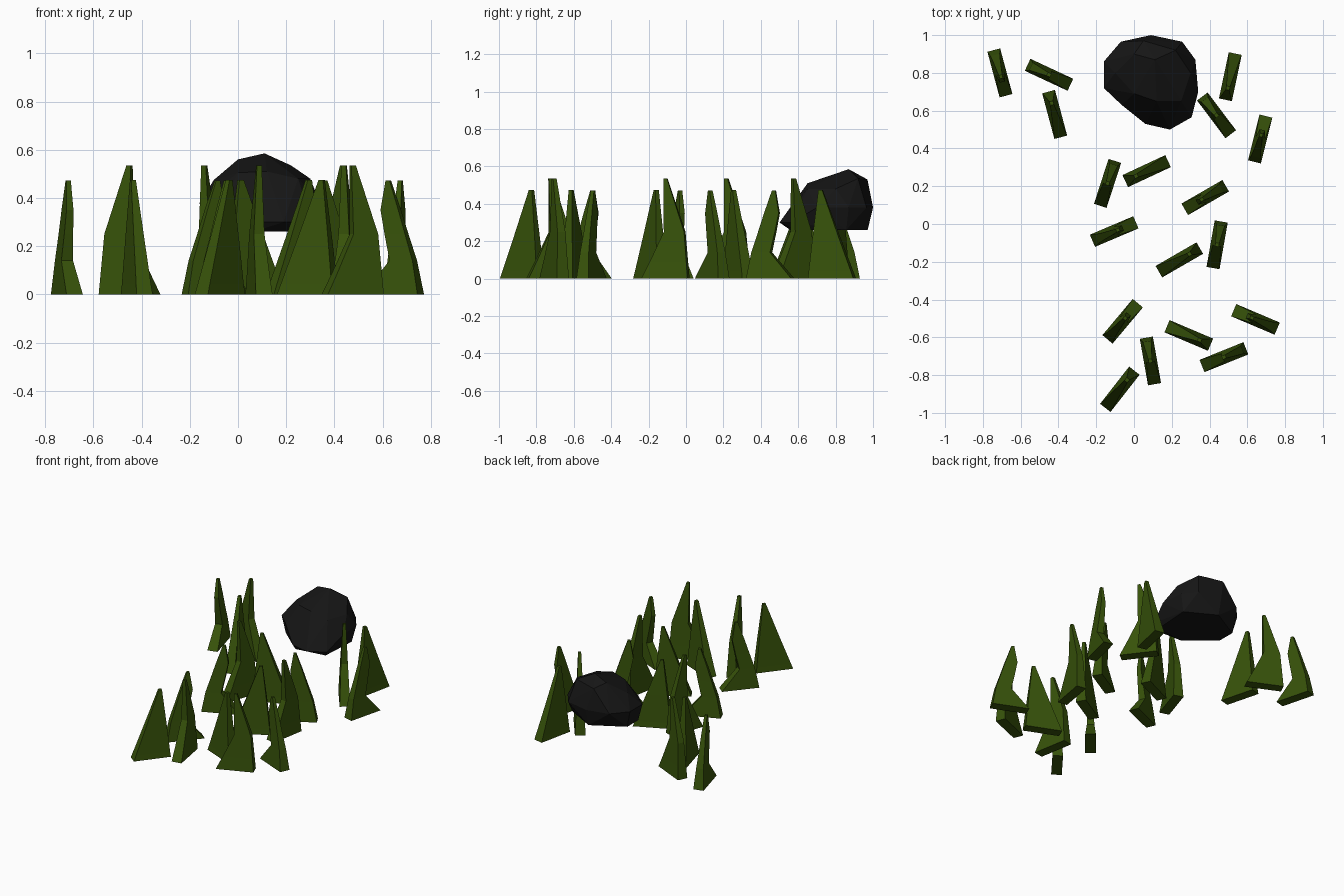
import bpy, bmesh
from math import radians
from mathutils import Vector

if "Cube" in bpy.data.objects:
    bpy.data.objects.remove(bpy.data.objects["Cube"])

def material(name, rgb):
    m = bpy.data.materials.new(name)
    m.diffuse_color = (*rgb, 1)
    m.use_nodes = True
    m.node_tree.nodes["Principled BSDF"].inputs["Base Color"].default_value = m.diffuse_color
    return m

GREEN = material("dark_green", (0.038, 0.085, 0.003))
BLACK = material("charcoal", (0.008, 0.008, 0.008))

def make_object(name, bm, mat):
    bmesh.ops.recalc_face_normals(bm, faces=bm.faces)
    me = bpy.data.meshes.new(name)
    bm.to_mesh(me)
    bm.free()
    me.materials.append(mat)
    ob = bpy.data.objects.new(name, me)
    bpy.context.collection.objects.link(ob)
    return ob

# Blade cross-sections from base to tip: height, rear end, front end, thickness
TALL = [(0, -.125, .125, .07), (.09, -.08, .118, .06),
        (.25, -.005, .105, .045), (.535, -.01, .01, .02)]
BENT = [(0, -.125, .125, .07), (.14, -.005, .098, .05), (.25, -.03, .062, .038),
        (.35, -.05, .03, .03), (.472, -.03, -.012, .018)]
SLANT = [(0, -.125, .125, .07), (.04, -.12, .11, .064),
         (.23, -.10, .038, .045), (.475, -.072, -.052, .02)]

def blade(name, sections, x, y, angle):
    bm = bmesh.new()
    rings = []
    for z, a, b, t in sections:
        rings.append([bm.verts.new(p) for p in
                      ((a, -t/2, z), (b, -t/2, z), (b, t/2, z), (a, t/2, z))])
    for lo, hi in zip(rings, rings[1:]):
        for i in range(4):
            j = (i + 1) % 4
            bm.faces.new((lo[i], lo[j], hi[j], hi[i]))
    bm.faces.new(rings[0][::-1])
    bm.faces.new(rings[-1])
    ob = make_object(name, bm, GREEN)
    ob.location = (x, y, 0)
    ob.rotation_euler.z = radians(angle)

# Grass placement: x, y, heading
PLACES = {
    "tall_blade": (TALL, [(-.45, .79, 155), (-.14, .215, 72), (.44, -.11, 80),
                          (.087, -.725, 100), (.476, -.705, 22), (.437, .575, 127)]),
    "bent_blade": (BENT, [(-.71, .80, 105), (.377, .14, 30), (-.105, -.04, 203),
                          (-.06, -.515, 230), (.643, -.505, -23), (.668, .45, 256)]),
    "slanted_blade": (SLANT, [(-.42, .58, -75), (.067, .28, 25), (.24, -.19, 210),
                              (-.075, -.875, 232), (.29, -.59, 157), (.51, .78, 78)]),
}
for name, (sections, spots) in PLACES.items():
    for i, spot in enumerate(spots, 1):
        blade(f"{name}_{i}", sections, *spot)

# Faceted boulder: convex hull of a widest outline, a flat underside and crown points
outline = [(-.16, .86), (-.07, .965), (.09, 1.0), (.255, .965), (.325, .87), (.34, .70),
           (.305, .565), (.19, .5), (.06, .53), (-.065, .63), (-.16, .72)]
crown = [(-.1, .8, .475), (0, .9, .56), (.11, .87, .585), (.22, .92, .535), (.30, .8, .48),
         (.25, .65, .48), (.12, .65, .51), (0, .69, .505), (.05, .97, .53), (.18, .585, .40)]
centre = Vector((.09, .76))
bm = bmesh.new()
for i, p in enumerate(outline):
    bm.verts.new((*p, .30 if p[1] < .6 else .38))
    if i % 2 == 0:
        bm.verts.new((*(centre + (Vector(p) - centre) * .88), .26))
for p in crown:
    bm.verts.new(p)
bmesh.ops.convex_hull(bm, input=bm.verts)
bmesh.ops.delete(bm, geom=[v for v in bm.verts if not v.link_faces], context='VERTS')
bmesh.ops.dissolve_limit(bm, angle_limit=radians(4), verts=bm.verts, edges=bm.edges)
make_object("boulder", bm, BLACK)
